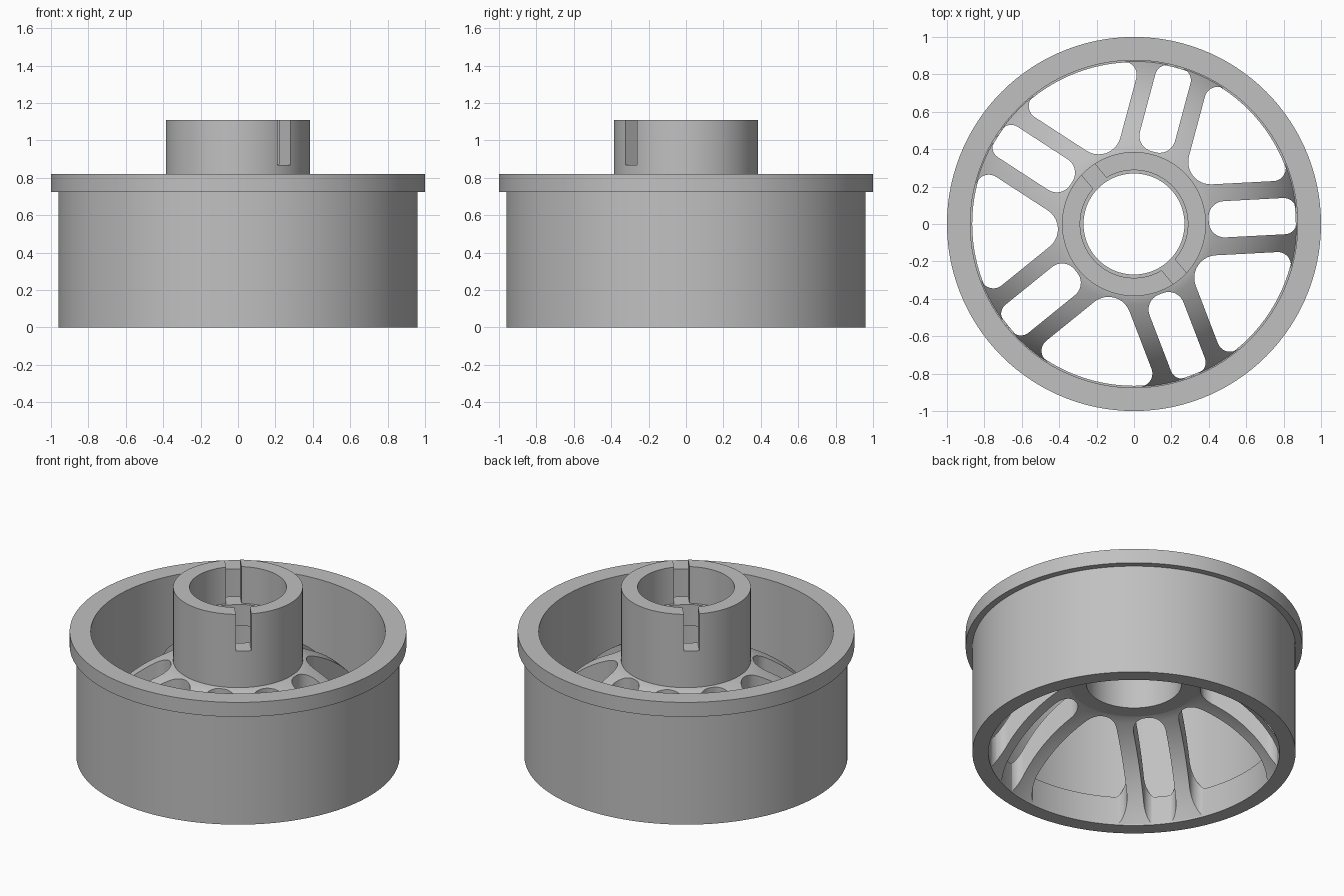
import bpy, bmesh, math
from mathutils import Matrix

if "Cube" in bpy.data.objects:
    bpy.data.objects.remove(bpy.data.objects["Cube"], do_unlink=True)

grey = bpy.data.materials.new("plain grey")
grey.use_nodes = True
grey.diffuse_color = (0.53, 0.53, 0.53, 1)
grey.node_tree.nodes["Principled BSDF"].inputs["Base Color"].default_value = (0.53, 0.53, 0.53, 1)

SEGMENTS = 120
SPOKE_PAIRS = 5
FIRST_ANGLE = math.radians(3)
STEP = math.tau / SPOKE_PAIRS
CUT_RADIUS = 0.87
SLOT_HALF = 0.097
SPOKE_EDGE = 0.19


def make_object(name, bm):
    bmesh.ops.recalc_face_normals(bm, faces=bm.faces)
    mesh = bpy.data.meshes.new(name)
    bm.to_mesh(mesh)
    bm.free()
    mesh.materials.append(grey)
    obj = bpy.data.objects.new(name, mesh)
    bpy.context.collection.objects.link(obj)
    return obj


def lathe(name, profile):
    """Revolve a closed (radius, height) profile about z."""
    bm = bmesh.new()
    rings = []
    for i in range(SEGMENTS):
        a = math.tau * i / SEGMENTS
        rings.append([bm.verts.new((r * math.cos(a), r * math.sin(a), z)) for r, z in profile])
    n = len(profile)
    for i, ring in enumerate(rings):
        after = rings[(i + 1) % SEGMENTS]
        for j in range(n):
            k = (j + 1) % n
            bm.faces.new((ring[j], after[j], after[k], ring[k]))
    return make_object(name, bm)


def arc(cx, cy, r, start, end, steps=10):
    return [(cx + r * math.cos(start + (end - start) * i / steps),
             cy + r * math.sin(start + (end - start) * i / steps)) for i in range(steps + 1)]


def turn(points, angle):
    c, s = math.cos(angle), math.sin(angle)
    return [(x * c - y * s, x * s + y * c) for x, y in points]


def mirror(points):
    return [(x, -y) for x, y in reversed(points)]


def add_prism(bm, outline, bottom, top):
    low = [bm.verts.new((x, y, bottom)) for x, y in outline]
    high = [bm.verts.new((x, y, top)) for x, y in outline]
    bm.faces.new(low)
    bm.faces.new(high)
    for i in range(len(low)):
        j = (i + 1) % len(low)
        bm.faces.new((low[i], low[j], high[j], high[i]))


def cut(obj, cutter):
    mod = obj.modifiers.new("cut", "BOOLEAN")
    mod.operation = "DIFFERENCE"
    mod.solver = "EXACT"
    mod.object = cutter
    cutter.hide_render = True
    bpy.ops.object.select_all(action="DESELECT")
    bpy.context.view_layer.objects.active = obj
    obj.select_set(True)
    bpy.ops.object.modifier_apply(modifier=mod.name)
    bpy.data.objects.remove(cutter, do_unlink=True)


def dome_line(start, end, bulge, steps=14):
    """Gently bowed line from hub to rim."""
    dx, dz = end[0] - start[0], end[1] - start[1]
    length = math.hypot(dx, dz)
    points = []
    for i in range(steps + 1):
        t = i / steps
        b = 4 * bulge * t * (1 - t) / length
        points.append((start[0] + dx * t - dz * b, start[1] + dz * t + dx * b))
    return points


# Rim: barrel with a flange at the top and a small inner step
rim = lathe("rim", [(0.865, 0), (0.96, 0), (0.96, 0.725), (1, 0.725), (1, 0.82),
                    (0.875, 0.82), (0.875, 0.19), (0.865, 0.19)])

# Hub: tube with a bearing seat at each end
hub = lathe("hub", [(0.385, 0.47), (0.385, 1.11), (0.288, 1.11), (0.288, 0.87),
                    (0.27, 0.87), (0.27, 0.73), (0.283, 0.73), (0.283, 0.47)])

# Key slot across the top of the hub
bm = bmesh.new()
bmesh.ops.create_cube(bm, size=1, matrix=Matrix.Rotation(math.radians(-50), 4, "Z")
                      @ Matrix.Translation((0, 0, 1.069)) @ Matrix.Diagonal((1, 0.092, 0.4, 1)))
cut(hub, make_object("key_cutter", bm))

# Domed disc between hub and rim
top_line = dome_line((0.385, 0.63), (0.87, 0.19), 0.07)
under_line = dome_line((0.385, 0.47), (0.865, 0.01), 0.07)
disc = lathe("spokes", [(0.34, 0.63)] + top_line + [(0.9, 0.185), (0.9, 0.01)]
             + under_line[::-1] + [(0.34, 0.475)])

# Narrow slot outline, rounded at both ends
f = 0.065
cy = SLOT_HALF - f
cx = math.sqrt((CUT_RADIUS - f) ** 2 - cy ** 2)
g = 0.085
half = (arc(cx, cy, f, math.atan2(cy, cx), math.pi / 2)
        + arc(0.4 + g, SLOT_HALF - g, g, math.pi / 2, math.pi))
slot = half + mirror(half)

# Wide window outline, with a rounded tip and outer corners
f = 0.07
cy = SPOKE_EDGE + f
cx = math.sqrt((CUT_RADIUS - f) ** 2 - cy ** 2)
corner = turn(arc(cx, cy, f, -math.pi / 2, math.atan2(cy, cx)), -STEP / 2)
edge_angle = math.atan2(corner[-1][1], corner[-1][0])
tip = 0.12
tip_x = (SPOKE_EDGE + tip) / math.sin(STEP / 2)
tip_turn = math.pi / 2 + STEP / 2
window = (corner + arc(0, 0, CUT_RADIUS, edge_angle, -edge_angle, 20)[1:-1] + mirror(corner)
          + arc(tip_x, 0, tip, tip_turn, math.tau - tip_turn))

# Cut the openings to leave five pairs of spokes
bm = bmesh.new()
for i in range(SPOKE_PAIRS):
    angle = FIRST_ANGLE + i * STEP
    add_prism(bm, turn(slot, angle), -0.2, 1)
    add_prism(bm, turn(window, angle + STEP / 2), -0.2, 1)
cut(disc, make_object("opening_cutter", bm))

# Smooth round surfaces, crisp edges
bpy.ops.object.select_all(action="DESELECT")
for obj in (rim, hub, disc):
    obj.select_set(True)
bpy.context.view_layer.objects.active = rim
bpy.ops.object.shade_smooth_by_angle(angle=math.radians(30))
